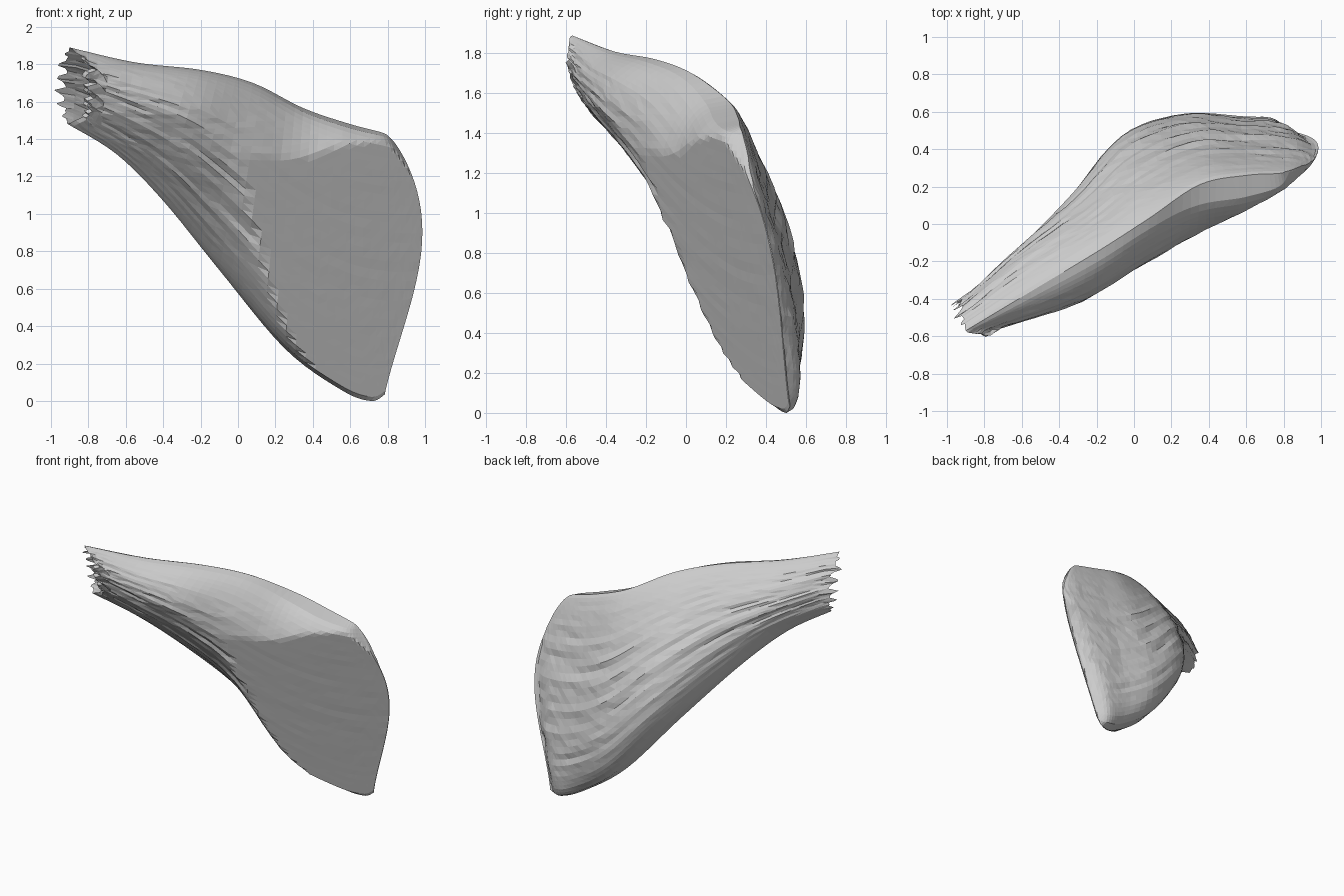
import bpy, bmesh, math, random
from mathutils import Vector

if "Cube" in bpy.data.objects:
    bpy.data.objects.remove(bpy.data.objects["Cube"])

random.seed(4)
ROWS = 36      # points from lower edge to upper edge
STEPS = 6      # rings between two stations

# Stations from tendon to broad end: lower edge xyz, upper edge xyz, sideways bow,
# front bulge, back bulge, back skew, front roundness, front skew
STATIONS = [
    (-0.91, -0.46, 1.48, -0.90, -0.57, 1.89, 0.00, 0.07, 0.11, 1.0, 0.6, 1.3),
    (-0.65, -0.30, 1.32, -0.55, -0.36, 1.81, 0.00, 0.18, 0.20, 0.9, 0.6, 1.5),
    (-0.40, -0.08, 1.07, -0.20, -0.15, 1.77, 0.00, 0.28, 0.24, 0.7, 0.6, 1.5),
    (-0.10, 0.20, 0.70, 0.08, 0.03, 1.70, 0.00, 0.33, 0.31, 0.55, 0.6, 1.3),
    (0.25, 0.36, 0.28, 0.35, 0.21, 1.565, 0.00, 0.37, 0.26, 0.5, 0.4, 1.0),
    (0.55, 0.43, 0.06, 0.60, 0.26, 1.48, 0.00, 0.34, 0.18, 0.53, 0.35, 1.0),
    (0.71, 0.50, 0.00, 0.77, 0.27, 1.435, 0.09, 0.24, 0.11, 0.6, 0.4, 1.0),
    (0.785, 0.51, 0.035, 0.81, 0.28, 1.41, 0.185, 0.02, 0.02, 1.0, 0.5, 1.0),
]


def catmull(a, b, c, d, t):
    return [0.5 * (2 * q + (r - p) * t + (2 * p - 5 * q + 4 * r - s) * t * t
                   + (3 * q - p - 3 * r + s) * t ** 3) for p, q, r, s in zip(a, b, c, d)]


def bed(x, z):
    """Flat plane the broad front face lies on."""
    return 0.092 + 0.553 * x - 0.258 * z


def swell(t, skew=1.0, power=0.7):
    return max(0.0, math.sin(math.pi * t ** skew)) ** power


def ring(p, groove):
    """Closed cross-section: up the back, down the front."""
    low, high = Vector(p[0:3]), Vector(p[3:6])
    bow, front, back, skew, power, front_skew = p[6:]
    pts = []
    for j in range(2 * ROWS - 2):
        rear = j < ROWS
        s = (j if rear else 2 * ROWS - 2 - j) / (ROWS - 1)
        t = 0.5 * s + 0.25 * (1 - math.cos(math.pi * s))   # denser near the edges
        v = low.lerp(high, t)
        v.x += bow * swell(t, 1.45, 0.8)
        flat = bed(v.x, v.z)
        fibre = groove[j] * math.sin(math.pi * t)
        if rear:
            v.y = max(v.y + back * swell(t, skew) + fibre, flat + 0.005)
        else:
            v.y = max(v.y - front * swell(t, front_skew, power) + fibre, flat + 0.1 * fibre)
        pts.append(v)
    return pts


# Interpolated rings with fibre grooves that drift along the length
padded = [STATIONS[0]] + STATIONS + [STATIONS[-1]]
params = []
for i in range(len(STATIONS) - 1):
    for k in range(STEPS):
        params.append(catmull(*padded[i:i + 4], k / STEPS))
params.append(list(STATIONS[-1]))

count = 2 * ROWS - 2
groove = [random.uniform(-0.012, 0.012) for _ in range(count)]
rings = []
for p in params:
    groove = [0.85 * g + random.uniform(-0.005, 0.005) for g in groove]
    rings.append(ring(p, groove))

# Ragged open tendon end: the back layer reaches out, the front layer is cut short
for j, v in enumerate(rings[0]):
    t = (j if j < ROWS else count - j) / (ROWS - 1)
    tooth = random.uniform(0.01, 0.035) * (1 if j % 5 < 2 else -1) * math.sin(math.pi * t)
    if j < ROWS:
        shift = -0.045 * math.sin(math.pi * t) - tooth
        v += Vector((shift, 0.6 * shift, 0))
    else:
        k = min(1.0, 3.5 * (1 - t)) * min(1.0, 5 * t)
        v.x = v.x + (0.1 + tooth) * k
        v.y = v.y + 0.025 * k
        # keep the following front points ahead of the cut
        for m in range(1, 4):
            rings[m][j].x = max(rings[m][j].x, v.x + 0.02 * m)

# Skin the muscle
bm = bmesh.new()
grid = [[bm.verts.new(v) for v in r] for r in rings]
for a, b in zip(grid, grid[1:]):
    for j in range(count):
        n = (j + 1) % count
        bm.faces.new((a[j], a[n], b[n], b[j]))

# Close the thin rim at the broad end
rim = grid[-1]
for j in range(ROWS - 1):
    quad = [rim[j], rim[j + 1], rim[(count - j - 1) % count], rim[(count - j) % count]]
    bm.faces.new(list(dict.fromkeys(quad)))

bmesh.ops.remove_doubles(bm, verts=bm.verts, dist=0.0005)
bmesh.ops.triangulate(bm, faces=bm.faces)
bmesh.ops.recalc_face_normals(bm, faces=bm.faces)
mesh = bpy.data.meshes.new("muscle")
bm.to_mesh(mesh)
bm.free()
muscle = bpy.data.objects.new("muscle", mesh)
bpy.context.collection.objects.link(muscle)
